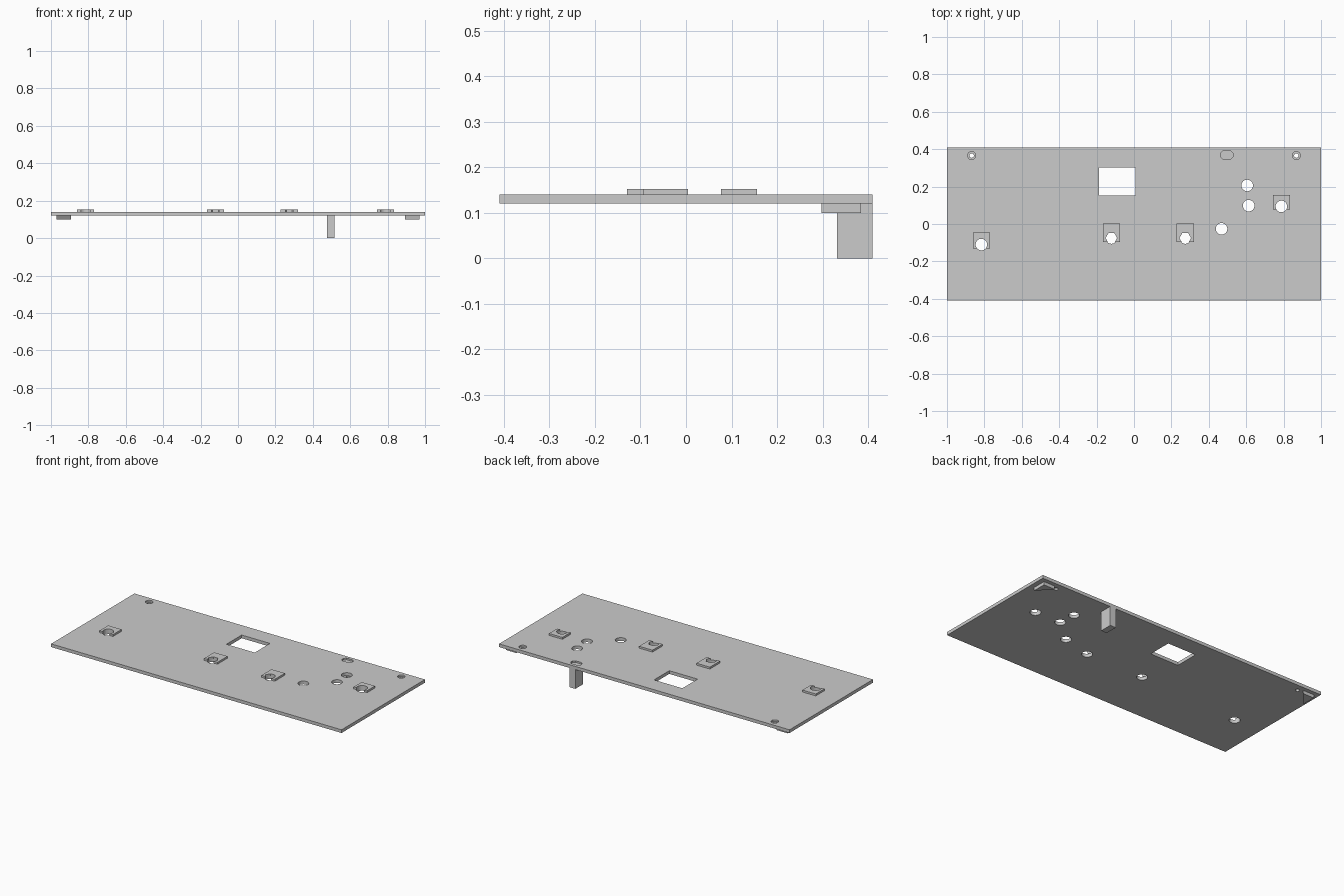
import bpy, bmesh, math

if "Cube" in bpy.data.objects:
    bpy.data.objects.remove(bpy.data.objects["Cube"])

Z0, Z1, PAD_TOP = 0.12, 0.14, 0.152


def prism(name, pts, z0, z1):
    """Extrude a counter-clockwise outline between two heights."""
    bm = bmesh.new()
    face = bm.faces.new([bm.verts.new((x, y, z0)) for x, y in pts])
    ext = bmesh.ops.extrude_face_region(bm, geom=[face])
    for v in ext["geom"]:
        if isinstance(v, bmesh.types.BMVert):
            v.co.z = z1
    bmesh.ops.recalc_face_normals(bm, faces=bm.faces)
    mesh = bpy.data.meshes.new(name)
    bm.to_mesh(mesh)
    bm.free()
    obj = bpy.data.objects.new(name, mesh)
    bpy.context.collection.objects.link(obj)
    return obj


def rect(x0, x1, y0, y1):
    return [(x0, y0), (x1, y0), (x1, y1), (x0, y1)]


def circle(cx, cy, r, n=24):
    return [(cx + r * math.cos(2 * math.pi * i / n),
             cy + r * math.sin(2 * math.pi * i / n)) for i in range(n)]


def cut(target, pts, z0=0.05, z1=0.2):
    """Subtract a prism from the target and discard the cutter."""
    cutter = prism("cutter", pts, z0, z1)
    cutter.hide_render = True
    mod = target.modifiers.new("cut", 'BOOLEAN')
    mod.operation, mod.solver, mod.object = 'DIFFERENCE', 'EXACT', cutter
    bpy.context.view_layer.objects.active = target
    bpy.ops.object.modifier_apply(modifier=mod.name)
    bpy.data.objects.remove(cutter, do_unlink=True)


# main panel with display window
panel = prism("panel", rect(-1, 1, -0.41, 0.41), Z0, Z1)
cut(panel, rect(-0.187, 0.008, 0.153, 0.303))

# plain round holes
for x, y in [(0.605, 0.206), (0.613, 0.098), (0.468, -0.026)]:
    cut(panel, circle(x, y, 0.031))

# raised pads with open-fronted notches over round holes
# centre x, y range, hole y, notch sides
pads = [(-0.816, -0.13, -0.045, -0.11, 24),
        (-0.121, -0.095, 0.004, -0.075, 6),
        (0.274, -0.095, 0.004, -0.075, 6),
        (0.788, 0.077, 0.156, 0.094, 24)]
for i, (x, y0, y1, hy, sides) in enumerate(pads, 1):
    cut(panel, circle(x, hy, 0.031))
    pad = prism(f"pad_{i}", rect(x - 0.046, x + 0.046, y0, y1), Z1, PAD_TOP)
    cut(pad, circle(x, hy, 0.031, sides))

# counterbored screw holes and triangular corner feet
for side, label in ((-1, "left"), (1, "right")):
    cut(panel, circle(side * 0.868, 0.366, 0.012, 16))
    cut(panel, circle(side * 0.868, 0.366, 0.022, 16), Z1 - 0.01, 0.2)
    prism(f"corner_foot_{label}",
          [(side * 0.97, 0.298), (side * 0.97, 0.385), (side * 0.893, 0.385)],
          0.10, Z0)

# support leg and the shallow recess above it
prism("support_leg", rect(0.475, 0.515, 0.332, 0.41), 0, Z0)
cx, cy, hx, hy, c = 0.496, 0.369, 0.034, 0.021, 0.013
cut(panel, [(cx - hx + c, cy - hy), (cx + hx - c, cy - hy),
            (cx + hx, cy - hy + c), (cx + hx, cy + hy - c),
            (cx + hx - c, cy + hy), (cx - hx + c, cy + hy),
            (cx - hx, cy + hy - c), (cx - hx, cy - hy + c)], Z1 - 0.01, 0.2)
